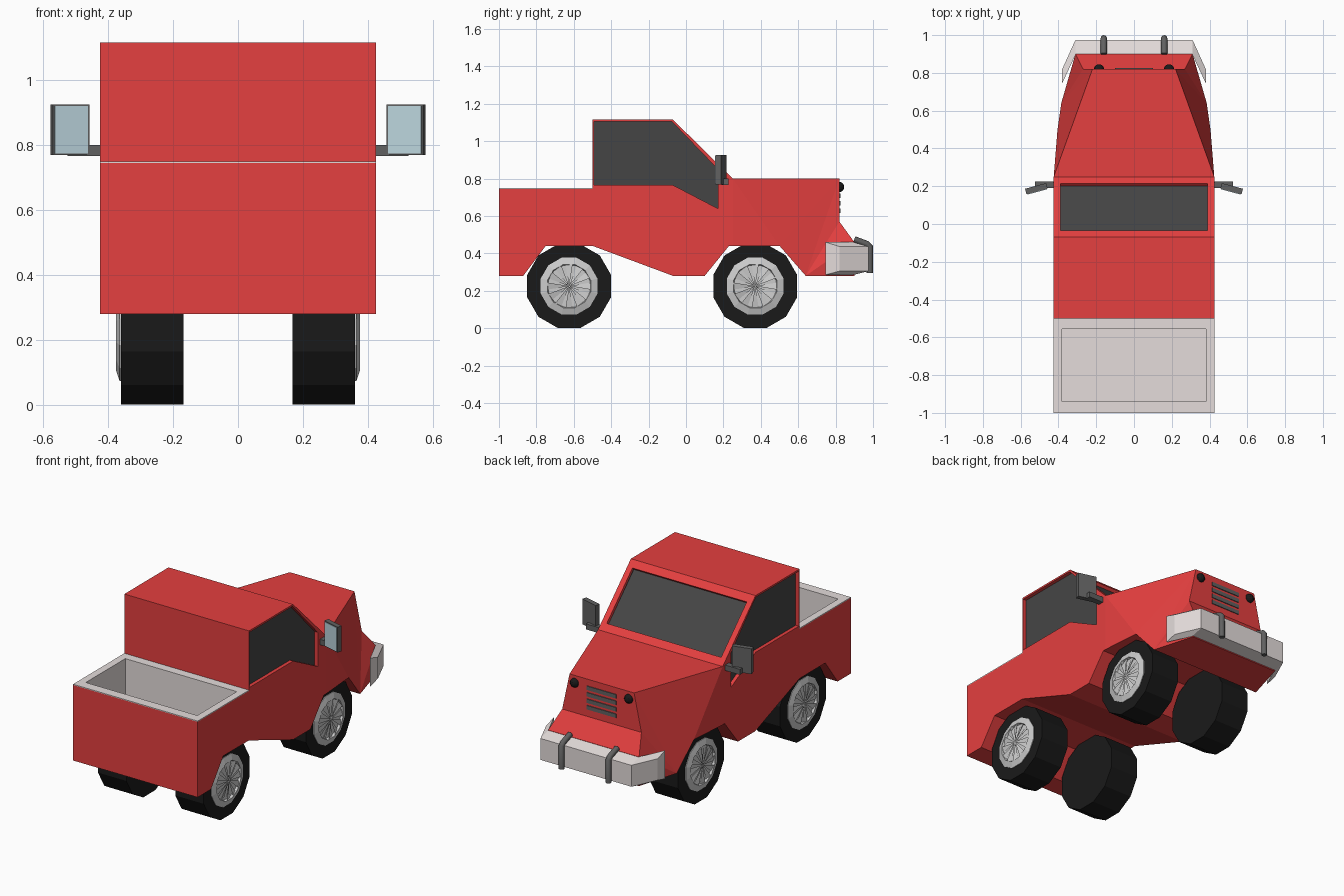
import bpy, bmesh, math
from mathutils import Vector

if "Cube" in bpy.data.objects:
    bpy.data.objects.remove(bpy.data.objects["Cube"])


def material(name, rgb):
    m = bpy.data.materials.new(name)
    m.diffuse_color = (*rgb, 1)
    m.use_nodes = True
    m.node_tree.nodes["Principled BSDF"].inputs["Base Color"].default_value = m.diffuse_color
    return m


RED = material("red paint", (0.78, 0.05, 0.05))
PALE = material("pale metal", (0.78, 0.72, 0.71))
GLASS = material("dark glass", (0.06, 0.06, 0.06))
BLACK = material("black rubber", (0.01, 0.01, 0.01))
STEEL = material("dark steel", (0.12, 0.12, 0.12))
BLUE = material("mirror glass", (0.50, 0.66, 0.72))


def finish(name, bm, mat):
    bmesh.ops.recalc_face_normals(bm, faces=bm.faces)
    me = bpy.data.meshes.new(name)
    bm.to_mesh(me)
    bm.free()
    if mat:
        me.materials.append(mat)
    ob = bpy.data.objects.new(name, me)
    bpy.context.collection.objects.link(ob)
    return ob


def loft(name, rings, mat=None, triangulate=False):
    """Skin closed rings of points and cap both ends."""
    bm = bmesh.new()
    vs = [[bm.verts.new(p) for p in r] for r in rings]
    n = len(vs[0])
    for a, b in zip(vs, vs[1:]):
        for i in range(n):
            bm.faces.new((a[i], a[(i + 1) % n], b[(i + 1) % n], b[i]))
    bm.faces.new(vs[0])
    bm.faces.new(vs[-1])
    if triangulate:
        bmesh.ops.triangulate(bm, faces=[f for f in bm.faces if len(f.verts) > 4])
    return finish(name, bm, mat)


def prism(name, profile, x0, x1, mat=None):
    return loft(name, [[(x, y, z) for y, z in profile] for x in (x0, x1)], mat)


def box(name, x0, x1, y0, y1, z0, z1, mat=None):
    return prism(name, [(y0, z0), (y1, z0), (y1, z1), (y0, z1)], x0, x1, mat)


def cut(ob, cutter):
    mod = ob.modifiers.new("cut", 'BOOLEAN')
    mod.operation, mod.solver, mod.object = 'DIFFERENCE', 'EXACT', cutter
    bpy.context.view_layer.objects.active = ob
    bpy.ops.object.modifier_apply(modifier=mod.name)
    bpy.data.objects.remove(cutter)


# Cab and rear body
W = 0.425
body = prism("cab_body", [
    (-1, 0.28), (-1, 0.745), (-0.5, 0.745), (-0.5, 1.115), (-0.07, 1.115),
    (0.25, 0.80), (0.25, 0.44), (0.23, 0.44), (0.10, 0.28), (-0.07, 0.28),
    (-0.50, 0.44), (-0.75, 0.44), (-0.87, 0.28)], -W, W, RED)

# Tapered hood: half width, y, z
nose = [(W, 0.25, 0.44), (0.405, 0.50, 0.44), (0.385, 0.64, 0.28), (0.31, 0.90, 0.28),
        (0.31, 0.90, 0.46), (0.27, 0.82, 0.57), (0.22, 0.82, 0.80), (W, 0.25, 0.80)]
loft("hood", [[(s * w, y, z) for w, y, z in nose] for s in (-1, 1)], RED, True)

# Cargo bed liner with rim
def rect(g, z, outer=False):
    x, y0, y1 = (W, -1, -0.5) if outer else (0.38 + g, -0.94 - g, -0.555 + g)
    return [(-x, y0, z), (x, y0, z), (x, y1, z), (-x, y1, z)]

cut(body, box("bed_cutter", -0.39, 0.39, -0.95, -0.545, 0.48, 0.9))
loft("bed_liner", [rect(0.02, 0.47), rect(0.02, 0.745), rect(0, 0.745, True),
                   rect(0, 0.75, True), rect(0, 0.75), rect(0, 0.50)], PALE)

# Recessed side windows
window = [(-0.493, 0.765), (-0.493, 1.104), (-0.075, 1.104), (0.17, 0.85),
          (0.17, 0.64), (-0.07, 0.765)]
for side, s in (("left", -1), ("right", 1)):
    cut(body, prism("window_cutter", window, s * 0.40, s * 0.5))
    prism(side + "_window", window, s * 0.39, s * 0.403, GLASS)

# Recessed windshield
a, b, n = Vector((-0.035, 1.0805)), Vector((0.215, 0.8345)), Vector((0.702, 0.713))
def slab(lo, hi):
    return [a + n * lo, b + n * lo, b + n * hi, a + n * hi]
cut(body, prism("windshield_cutter", slab(-0.025, 0.05), -0.39, 0.39))
prism("windshield", slab(-0.035, -0.02), -0.39, 0.39, GLASS)


# Wheels: twelve-sided tyres with dished, spoked hubs
def ring(x, r, y, z=0.225, seg=12):
    t = [math.tau * (i + 0.5) / seg for i in range(seg)]
    return [(x, y + r * math.cos(k), z + r * math.sin(k)) for k in t]

for end, y in (("rear", -0.625), ("front", 0.37)):
    for side, s in (("left", -1), ("right", 1)):
        tag = f"{end}_{side}_"
        loft(tag + "tyre", [ring(s * x, 0.232, y) for x in (0.167, 0.36)], BLACK)
        loft(tag + "hub", [ring(s * x, r, y) for x, r in
                           ((0.35, 0.157), (0.364, 0.157), (0.376, 0.12), (0.362, 0.115))])
        bm = bmesh.new()
        for i in range(12):
            t = math.tau * i / 12
            pts = [(0.374, 0.0, t)] + [(x, 0.117, t + d) for x, d in
                                       ((0.375, -0.16), (0.366, 0.16), (0.36, 0.0))]
            v = [bm.verts.new((s * x, y + r * math.cos(k), 0.225 + r * math.sin(k)))
                 for x, r, k in pts]
            for f in ((0, 1, 2), (0, 2, 3), (0, 3, 1), (1, 3, 2)):
                bm.faces.new([v[j] for j in f])
        finish(tag + "spokes", bm, None)

# Swept front bumper: inner edge is taller than the outer edge
loft("front_bumper", [[(x, yi, 0.285), (x, yo, 0.305), (x, yo, 0.437), (x, yi, 0.46)]
                      for x, yi, yo in ((-0.38, 0.745, 0.82), (-0.31, 0.895, 0.975),
                                        (0.31, 0.895, 0.975), (0.38, 0.745, 0.82))], PALE)

for side, s in (("left", -1), ("right", 1)):
    # Bumper guard bar
    cu = bpy.data.curves.new(side + "_bumper_guard", 'CURVE')
    cu.dimensions, cu.bevel_depth, cu.bevel_resolution = '3D', 0.017, 2
    cu.use_fill_caps = True
    path = [(0.90, 0.475), (0.968, 0.45), (0.983, 0.435), (0.983, 0.295)]
    sp = cu.splines.new('POLY')
    sp.points.add(len(path) - 1)
    for p, (y, z) in zip(sp.points, path):
        p.co = (s * 0.16, y, z, 1)
    cu.materials.append(STEEL)
    bpy.context.collection.objects.link(bpy.data.objects.new(side + "_bumper_guard", cu))

    # Headlight
    bpy.ops.mesh.primitive_uv_sphere_add(segments=12, ring_count=8, radius=0.028,
                                         location=(s * 0.185, 0.818, 0.755))
    lamp = bpy.context.object
    lamp.name = side + "_headlight"
    lamp.data.materials.append(BLACK)

    # Mirror arm, angled housing and glass
    box(side + "_mirror_arm", s * 0.41, s * 0.525, 0.19, 0.226, 0.766, 0.80, STEEL)
    for part, h, y0, y1, mat in (("housing", 0.058, -0.015, 0.015, STEEL),
                                 ("glass", 0.053, -0.018, -0.014, BLUE)):
        m = box(f"{side}_mirror_{part}", -h, h, y0, y1, -h - 0.02, h + 0.02, mat)
        m.location = (s * 0.517, 0.187, 0.847)
        m.rotation_euler.z = -s * math.radians(15)

# Grille slats
for i in range(4):
    z = 0.615 + i * 0.04
    box(f"grille_slat_{i + 1}", -0.10, 0.10, 0.80, 0.825, z, z + 0.024, STEEL)
